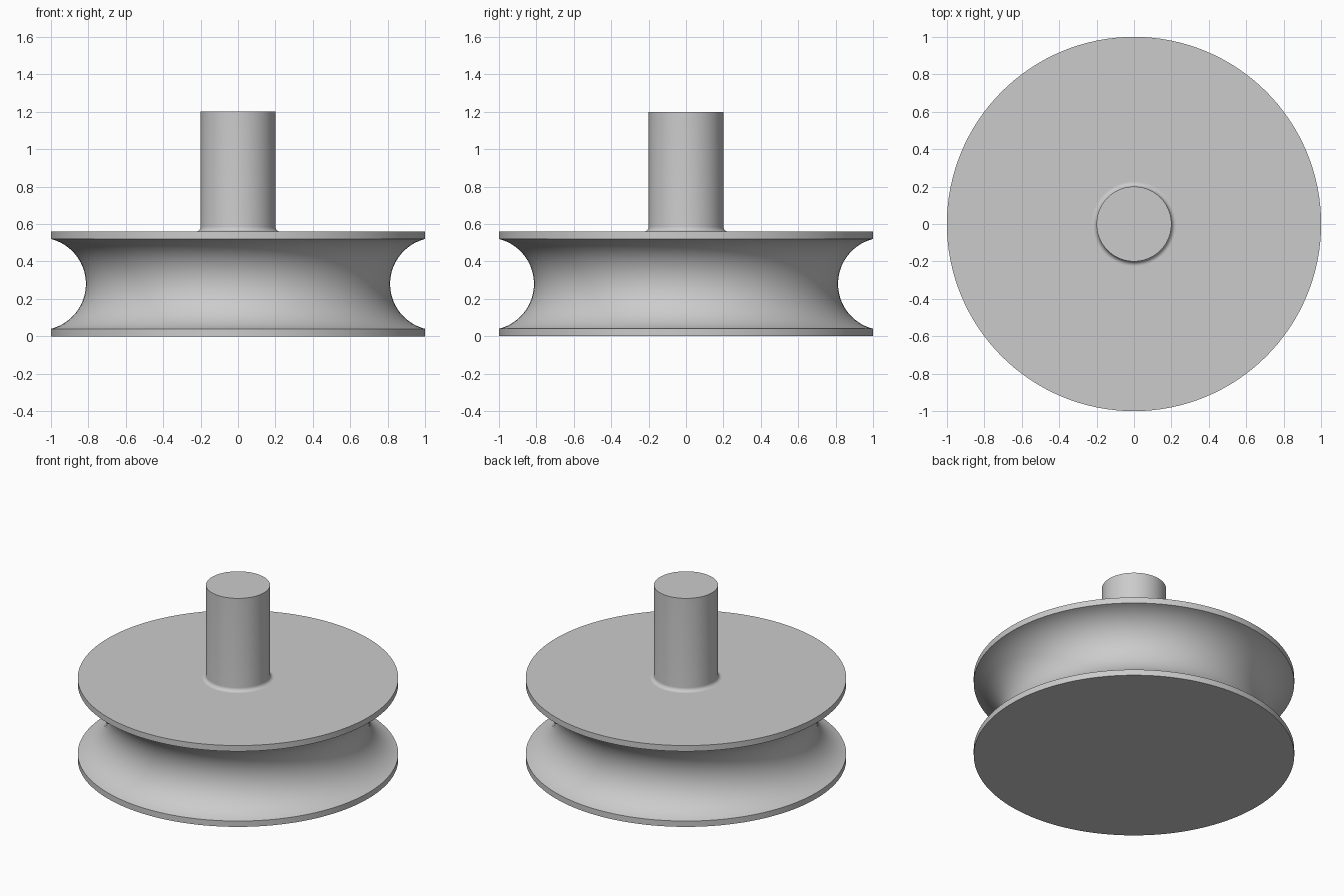
import bpy
import bmesh
from math import asin, cos, sin, pi, radians

cube = bpy.data.objects.get("Cube")
if cube:
    bpy.data.objects.remove(cube, do_unlink=True)

# Plain grey
grey = bpy.data.materials.new("plain grey")
grey.use_nodes = True
colour = (0.6, 0.6, 0.6, 1)
grey.diffuse_color = colour
grey.node_tree.nodes["Principled BSDF"].inputs["Base Color"].default_value = colour


def arc(cx, cz, r, start, end, steps):
    """Points on an arc in the radius/height plane."""
    angles = [start + (end - start) * i / steps for i in range(steps + 1)]
    return [(cx + r * cos(a), cz + r * sin(a)) for a in angles]


def lathe(name, profile, segments=128):
    """Revolve a radius/height profile round the z axis."""
    bm = bmesh.new()
    verts = [bm.verts.new((r, 0, z)) for r, z in profile]
    edges = [bm.edges.new(pair) for pair in zip(verts, verts[1:])]
    bmesh.ops.spin(bm, geom=verts + edges, cent=(0, 0, 0), axis=(0, 0, 1),
                   angle=2 * pi, steps=segments, use_merge=True)
    bmesh.ops.remove_doubles(bm, verts=bm.verts, dist=0.0001)
    bmesh.ops.recalc_face_normals(bm, faces=bm.faces)
    mesh = bpy.data.meshes.new(name)
    bm.to_mesh(mesh)
    bm.free()
    mesh.materials.append(grey)
    obj = bpy.data.objects.new(name, mesh)
    bpy.context.collection.objects.link(obj)
    bpy.ops.object.select_all(action="DESELECT")
    obj.select_set(True)
    bpy.context.view_layer.objects.active = obj
    bpy.ops.object.shade_smooth_by_angle(angle=radians(30))
    return obj


# Wheel dimensions
rim, height, mid = 1.0, 0.56, 0.28
half_groove, groove_r = 0.24, 0.2475
shaft_r, shaft_top, fillet = 0.2, 1.2, 0.025

# Round groove between the two thin rims
spread = asin(half_groove / groove_r)
centre = rim + groove_r * cos(spread)
groove = arc(centre, mid, groove_r, pi + spread, pi - spread, 40)

# Small fillet where the shaft meets the wheel
root = arc(shaft_r + fillet, height + fillet, fillet, 1.5 * pi, pi, 8)

profile = ([(0, 0), (rim, 0)] + groove
           + [(rim, height), (shaft_r + fillet + 0.005, height)] + root
           + [(shaft_r, shaft_top), (0, shaft_top)])
lathe("grooved_wheel_with_shaft", profile)
